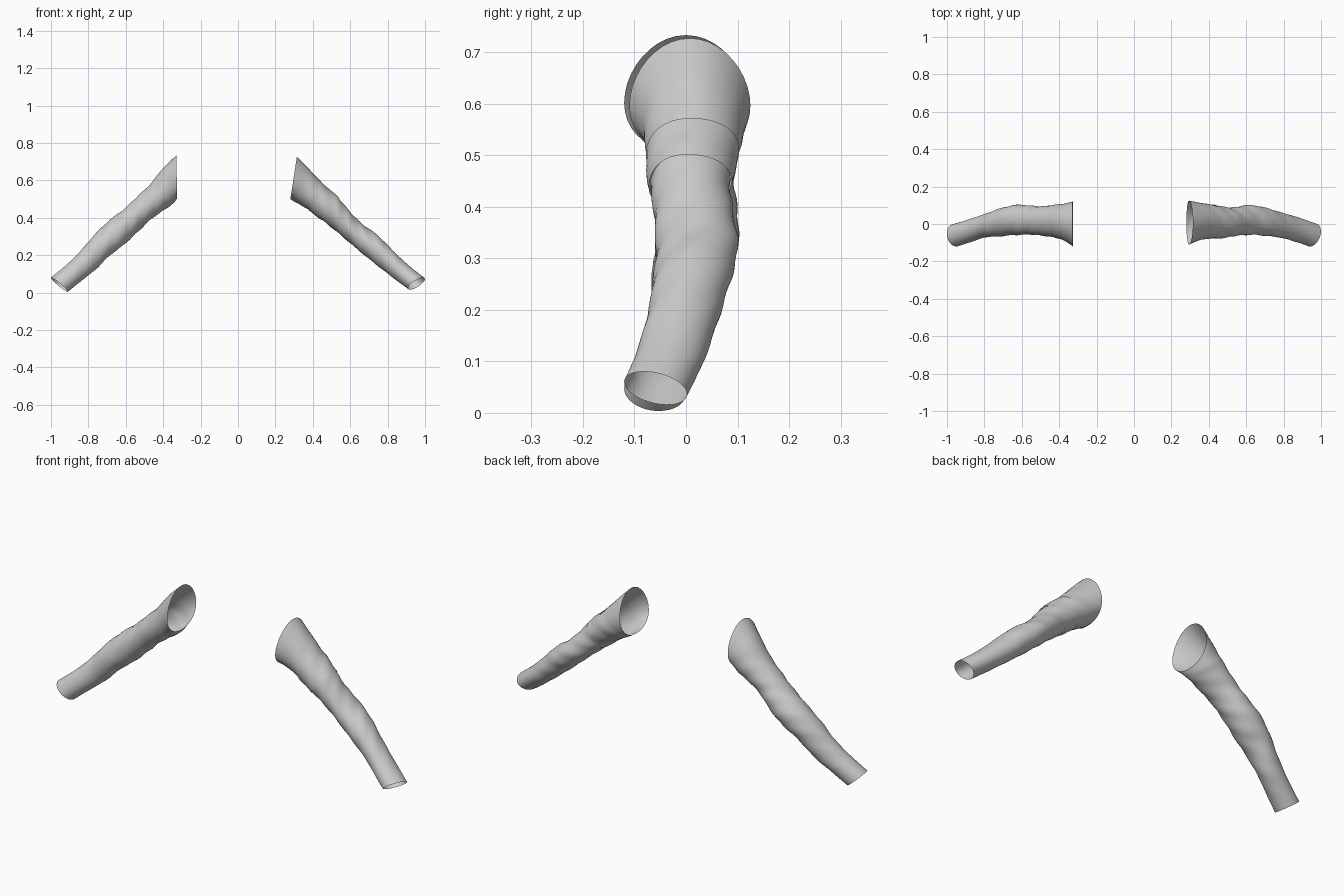
import bpy
import bmesh
import math
from mathutils import Vector

cube = bpy.data.objects.get("Cube")
if cube:
    bpy.data.objects.remove(cube, do_unlink=True)

SIDES = 40   # points around each sleeve
STEPS = 5    # rings between two stations

# One grey cloth for everything
cloth = bpy.data.materials.new("grey cloth")
cloth.use_nodes = True
GREY = (0.6, 0.6, 0.6, 1.0)
cloth.diffuse_color = GREY
cloth.node_tree.nodes["Principled BSDF"].inputs["Base Color"].default_value = GREY

# Stations from shoulder to wrist: top x, top z, bottom x, bottom z, front y, back y
LEFT = [
    (.315, .727, .28, .50, -.11, .125),
    (.40, .64, .315, .478, -.085, .113),
    (.467, .57, .38, .44, -.075, .10),
    (.54, .50, .45, .39, -.072, .088),
    (.595, .437, .515, .335, -.062, .092),
    (.66, .372, .60, .262, -.056, .099),
    (.74, .31, .685, .194, -.066, .085),
    (.815, .238, .77, .125, -.075, .06),
    (.905, .152, .845, .066, -.095, .033),
    (.997, .078, .912, .018, -.12, .002),
]
RIGHT = [
    (.33, .733, .325, .505, -.12, .12),
    (.41, .655, .35, .472, -.085, .108),
    (.47, .58, .40, .437, -.07, .10),
    (.54, .51, .47, .39, -.062, .095),
    (.60, .455, .535, .325, -.056, .10),
    (.685, .39, .605, .258, -.058, .098),
    (.765, .31, .685, .20, -.068, .08),
    (.835, .23, .765, .12, -.072, .052),
    (.91, .155, .84, .06, -.095, .025),
    (1.0, .08, .91, .004, -.12, .0),
]


def station_at(stations, t):
    """Smooth Catmull-Rom blend of the stations at parameter t."""
    last = len(stations) - 1
    i = min(int(t), last - 1)
    f = t - i
    a, b, c, d = (stations[max(0, min(last, i + k))] for k in (-1, 0, 1, 2))
    return [q + f * (r - p) / 2 + f * f * (p - 2.5 * q + 2 * r - s / 2)
            + f ** 3 * (1.5 * (q - r) + (s - p) / 2)
            for p, q, r, s in zip(a, b, c, d)]


def ring(stations, t, mirror, skew, grow):
    """Points of one cross-section, egg shaped at the shoulder, skewed at the wrist."""
    tx, tz, bx, bz, front, back = station_at(stations, t)
    last = len(stations) - 1
    centre = Vector(((tx + bx) / 2, (front + back) / 2, (tz + bz) / 2))
    up = Vector(((tx - bx) / 2, 0, (tz - bz) / 2))
    up += up.normalized() * grow
    lean = skew * max(0, t - last + 2) / 2
    across = Vector((lean * 0.7, (back - front) / 2 + grow, -lean * 0.6))
    egg = 0.15 * max(0, 1 - t / 2)
    fold_strength = 0.003 * math.sin(math.pi * t / last)
    points = []
    for k in range(SIDES):
        a = math.tau * k / SIDES
        fold = 1 + fold_strength / 0.06 * math.sin(3 * a + 4 * t) * math.sin(2 * t + a)
        p = centre + (up * (math.cos(a) - egg * math.sin(a) ** 2) + across * math.sin(a)) * fold
        points.append((p.x * mirror, p.y, p.z))
    return points


def sleeve(name, stations, start, end, mirror=1, skew=0.02, grow=0.0):
    """Open cloth tube between two parameters of the arm."""
    bm = bmesh.new()
    count = max(2, round((end - start) * STEPS))
    rings = [[bm.verts.new(p) for p in
              ring(stations, start + (end - start) * n / count, mirror, skew, grow)]
             for n in range(count + 1)]
    for lower, upper in zip(rings, rings[1:]):
        for k in range(SIDES):
            j = (k + 1) % SIDES
            quad = (lower[k], upper[k], upper[j], lower[j])
            bm.faces.new(quad if mirror < 0 else quad[::-1])
    mesh = bpy.data.meshes.new(name)
    bm.to_mesh(mesh)
    bm.free()
    mesh.materials.append(cloth)
    mesh.shade_smooth()
    obj = bpy.data.objects.new(name, mesh)
    bpy.context.collection.objects.link(obj)
    return obj


# Right sleeve is one piece
sleeve("right_sleeve", RIGHT, 0, len(RIGHT) - 1, mirror=-1, skew=0.008)

# Left sleeve: shoulder piece, overlapping arm band and forearm piece
sleeve("left_shoulder_piece", LEFT, 0, 2.04)
sleeve("left_arm_band", LEFT, 1.98, 3.02, grow=0.003)
sleeve("left_forearm_piece", LEFT, 2.96, len(LEFT) - 1)
